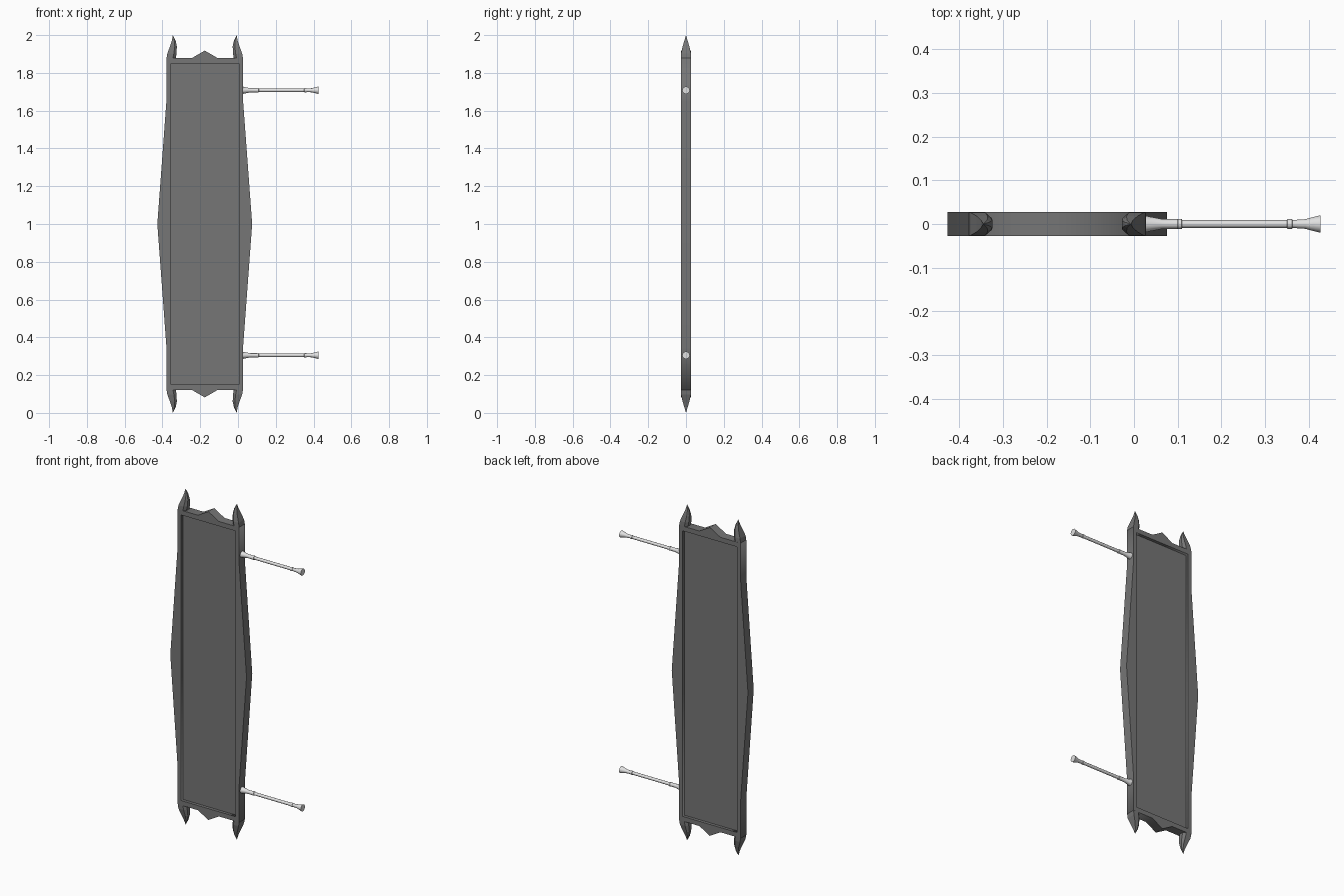
import bpy, bmesh, math
from mathutils import Vector

cube = bpy.data.objects.get("Cube")
if cube:
    bpy.data.objects.remove(cube, do_unlink=True)

CX, CZ = -0.176, 1.0      # board centre
HALF_Y = 0.027            # frame half thickness


def material(name, value):
    m = bpy.data.materials.new(name)
    m.use_nodes = True
    colour = (value, value, value, 1)
    m.diffuse_color = colour
    m.node_tree.nodes["Principled BSDF"].inputs["Base Color"].default_value = colour
    return m


dark_grey = material("dark grey", 0.18)
pale_grey = material("pale grey", 0.75)


def mesh_object(name, bm, mat):
    bmesh.ops.recalc_face_normals(bm, faces=bm.faces)
    me = bpy.data.meshes.new(name)
    bm.to_mesh(me)
    bm.free()
    ob = bpy.data.objects.new(name, me)
    bpy.context.collection.objects.link(ob)
    me.materials.append(mat)
    return ob


def loft(name, rings, mat):
    """Skin a list of equal-length point rings and cap both ends."""
    bm = bmesh.new()
    loops = [[bm.verts.new(p) for p in ring] for ring in rings]
    for a, b in zip(loops, loops[1:]):
        n = len(a)
        for i in range(n):
            j = (i + 1) % n
            bm.faces.new((a[i], a[j], b[j], b[i]))
    bm.faces.new(loops[0])
    bm.faces.new(loops[-1])
    bmesh.ops.remove_doubles(bm, verts=bm.verts, dist=0.0001)
    return mesh_object(name, bm, mat)


# Frame: quarter outline mirrored into a full loop, with a rectangular opening
quarter = [(0.251, 0), (0.203, 0.65), (0.203, 0.878), (0.069, 0.878), (0, 0.918)]
upper = quarter + [(-x, z) for x, z in reversed(quarter[:-1])]
outline = upper + [(-x, -z) for x, z in upper[1:-1]]
OPEN_X, OPEN_Z = 0.18, 0.85
opening = [(sx * OPEN_X, sz * OPEN_Z) for sx, sz in ((1, 1), (1, -1), (-1, -1), (-1, 1))]

curve = bpy.data.curves.new("frame", "CURVE")
curve.dimensions = "2D"
curve.fill_mode = "BOTH"
curve.extrude = HALF_Y
for loop in (outline, opening):
    s = curve.splines.new("POLY")
    s.points.add(len(loop) - 1)
    for p, (x, z) in zip(s.points, loop):
        p.co = (x, z, 0, 1)
    s.use_cyclic_u = True
frame = bpy.data.objects.new("frame", curve)
bpy.context.collection.objects.link(frame)
frame.location = (CX, 0, CZ)
frame.rotation_euler = (math.pi / 2, 0, 0)
curve.materials.append(dark_grey)
bpy.ops.object.select_all(action="DESELECT")
frame.select_set(True)
bpy.context.view_layer.objects.active = frame
bpy.ops.object.convert(target="MESH")

# Panel: thin board recessed on both faces
bm = bmesh.new()
bmesh.ops.create_cube(bm, size=1)
for v in bm.verts:
    v.co = Vector((v.co.x * 2 * OPEN_X + CX, v.co.y * 0.018, v.co.z * 2 * OPEN_Z + CZ))
mesh_object("panel", bm, dark_grey)

# Corner horns: (height, outer edge, inner edge, half depth)
horn = [(0.872, 0.203, 0.155, 0.027), (0.903, 0.198, 0.149, 0.026),
        (0.94, 0.184, 0.148, 0.018), (0.97, 0.174, 0.154, 0.009),
        (1.0, 0.169, 0.169, 0.0)]
for side, sx in (("left", 1), ("right", -1)):
    for level, sz in (("top", 1), ("bottom", -1)):
        rings = []
        for z, out, inn, d in horn:
            mid = inn + 0.3 * (out - inn)
            section = [(out, -d), (out, d), (mid, d), (inn, d * 0.5),
                       (inn, -d * 0.5), (mid, -d)]
            rings.append([(CX + sx * x, y, CZ + sz * z) for x, y in section])
        loft(f"{level}_{side}_horn", rings, dark_grey)

# Mounting rods: turned profile (distance along x, radius)
profile = [(0.022, 0.02), (0.035, 0.017), (0.066, 0.011), (0.1, 0.011), (0.101, 0.012),
           (0.109, 0.012), (0.11, 0.009), (0.35, 0.009), (0.351, 0.011), (0.362, 0.011),
           (0.363, 0.009), (0.392, 0.011), (0.41, 0.016), (0.427, 0.02)]
SIDES = 12
for level, z in (("top", 1.708), ("bottom", 0.305)):
    rings = [[(x, r * math.cos(i * math.tau / SIDES), z + r * math.sin(i * math.tau / SIDES))
              for i in range(SIDES)] for x, r in profile]
    rod = loft(f"{level}_mounting_rod", rings, pale_grey)
    bpy.ops.object.select_all(action="DESELECT")
    rod.select_set(True)
    bpy.context.view_layer.objects.active = rod
    bpy.ops.object.shade_smooth_by_angle(angle=math.radians(35))
